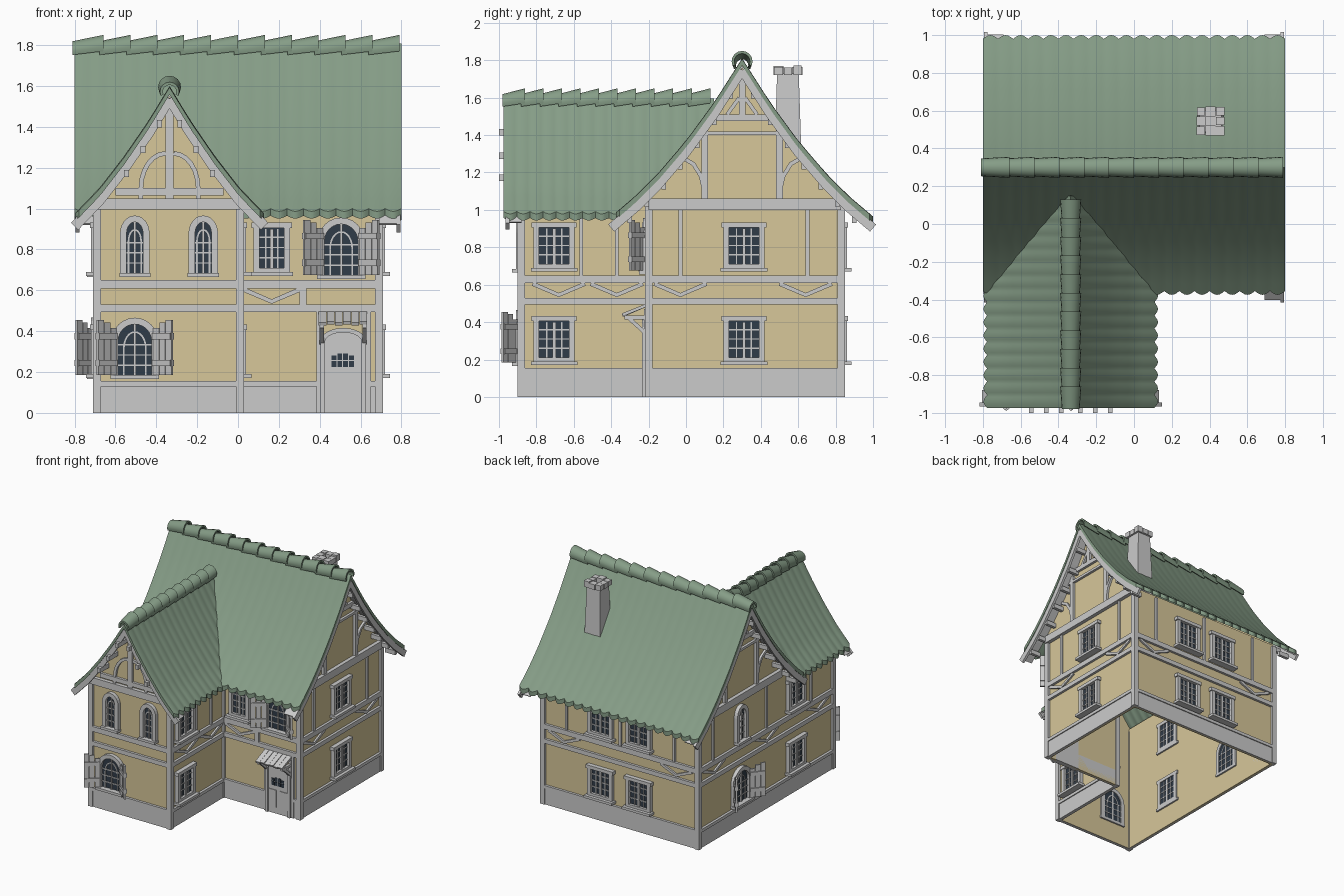
import bpy, bmesh, random
from math import sin, cos, pi, radians, hypot

if "Cube" in bpy.data.objects:
    bpy.data.objects.remove(bpy.data.objects["Cube"])

random.seed(4)

def material(name, col):
    m = bpy.data.materials.new(name)
    m.diffuse_color = (*col, 1)
    m.use_nodes = True
    m.node_tree.nodes["Principled BSDF"].inputs["Base Color"].default_value = m.diffuse_color
    return m

PLASTER = material("plaster", (0.68, 0.57, 0.32))
TILE = material("green_tile", (0.235, 0.335, 0.24))
GLASS = material("dark_glass", (0.03, 0.045, 0.065))

# Wall frames: u runs along the wall, o points outward, z is up
W = {
    "front_wing": lambda u, o, z: (u, -0.88 - o, z),
    "front_main": lambda u, o, z: (u, -0.20 - o, z),
    "back": lambda u, o, z: (u, 0.83 + o, z),
    "right": lambda u, o, z: (0.69 + o, u, z),
    "left": lambda u, o, z: (-0.69 - o, u, z),
    "wing_right": lambda u, o, z: (0.01 + o, u, z),
    "plan": lambda u, o, z: (u, o, z),
    "side": lambda u, o, z: (o, u, z),
}
parts = {}

def mesh_of(name, mat):
    return parts.setdefault(name, (bmesh.new(), mat))[0]

def solid(name, ring_a, ring_b, mat=None):
    bm = mesh_of(name, mat)
    a = [bm.verts.new(p) for p in ring_a]
    b = [bm.verts.new(p) for p in ring_b]
    bm.faces.new(a[::-1])
    bm.faces.new(b)
    for i in range(len(a)):
        k = (i + 1) % len(a)
        bm.faces.new((a[i], a[k], b[k], b[i]))

def prism(name, wall, pts, o0, o1, mat=None):
    f = W[wall]
    solid(name, [f(u, o0, z) for u, z in pts], [f(u, o1, z) for u, z in pts], mat)

def box(name, wall, u0, u1, z0, z1, o0=-0.005, o1=0.02, mat=None):
    prism(name, wall, [(u0, z0), (u1, z0), (u1, z1), (u0, z1)], o0, o1, mat)

def strip(name, wall, path, width, o0=-0.005, o1=0.018, mat=None):
    l, r = [], []
    for i, (u, z) in enumerate(path):
        p, q = path[max(i - 1, 0)], path[min(i + 1, len(path) - 1)]
        n = hypot(q[0] - p[0], q[1] - p[1])
        du, dz = -(q[1] - p[1]) / n * width / 2, (q[0] - p[0]) / n * width / 2
        l.append((u + du, z + dz))
        r.append((u - du, z - dz))
    prism(name, wall, l + r[::-1], o0, o1, mat)

# Roof profiles: distance from ridge -> height
MAIN = [(0, 1.81), (0.15, 1.575), (0.3, 1.37), (0.45, 1.195), (0.57, 1.075), (0.7, 0.965)]
WING = [(0, 1.60), (0.1, 1.435), (0.22, 1.26), (0.34, 1.105), (0.465, 0.975)]
MC, WC = 0.30, -0.335

def height(prof, d):
    for (a, za), (b, zb) in zip(prof, prof[1:]):
        if d <= b:
            break
    return za + (zb - za) * (d - a) / (b - a)

def main_y(z):
    d = next((k / 200 for k in range(140) if height(MAIN, k / 200) <= z), 0.7)
    return MC - d + 0.03

# Plaster walls
def gable(wall, c, prof, lo, hi):
    ds = [0.0] + [d for d, _ in prof[1:] if d < hi - c]
    top = [(hi, height(prof, hi - c) - 0.035)] + [(c + d, height(prof, d) - 0.035) for d in ds[::-1]]
    top += [(c - d, height(prof, d) - 0.035) for d in ds[1:]] + [(lo, height(prof, c - lo) - 0.035)]
    prism("plaster_walls", wall, [(lo, 0), (hi, 0)] + top, -0.015, 0, PLASTER)

gable("front_wing", WC, WING, -0.69, 0.01)
gable("right", MC, MAIN, -0.2, 0.83)
gable("left", MC, MAIN, -0.2, 0.83)
for w, a, b, h in (("left", -0.88, -0.2, 1.05), ("wing_right", -0.88, -0.2, 1.05),
                   ("front_main", 0.01, 0.69, 1.08), ("back", -0.69, 0.69, 1.05)):
    box("plaster_walls", w, a, b, 0, h, -0.015, 0, PLASTER)

# Plinth, horizontal beams, thin studs and V braces of each wall
LAYOUT = {  # wall: (u0, u1, thin studs, V brace centres)
    "front_wing": (-0.69, 0.01, (), ()),
    "front_main": (0.01, 0.69, (), (0.165,)),
    "back": (-0.69, 0.69, (-0.48, 0, 0.48), (-0.5, 0.5)),
    "right": (-0.2, 0.83, (-0.03, 0.65), (-0.03, 0.64)),
    "left": (-0.88, 0.83, (-0.6, -0.03, 0.65), (-0.68, -0.03, 0.64)),
    "wing_right": (-0.88, -0.2, (-0.56, -0.37), (-0.68, -0.37)),
}
for w, (a, b, studs, vees) in LAYOUT.items():
    t = "timber_" + w
    box("plinth", w, a, b, 0, 0.13, -0.015, 0.012)
    for z0, z1 in ((0.13, 0.155), (0.495, 0.53), (0.61, 0.65)):
        box(t, w, a, b, z0, z1)
    for u in studs:
        box(t, w, u - 0.01, u + 0.01, 0.65, 1.03, -0.005, 0.014)
    for u in vees:
        strip(t, w, [(u - 0.14, 0.605), (u, 0.545), (u + 0.14, 0.605)], 0.022, -0.005, 0.014)

# Corner posts
for x, y, h in ((-0.69, -0.88, 1.03), (0.01, -0.88, 1.03), (0.01, -0.2, 1.03),
                (0.69, -0.2, 1.06), (0.69, 0.83, 1.03), (-0.69, 0.83, 1.03)):
    sx, sy = (-1 if x < 0 else 1), (1 if y > 0 else -1)
    xs, ys = sorted((x - 0.02 * sx, x + 0.02 * sx)), sorted((y - 0.02 * sy, y + 0.02 * sy))
    box("corner_posts", "plan", *xs, 0, h, *ys)
for u0, u1, z0, z1 in ((0.30, 0.335, 0.53, 0.61), (0.385, 0.41, 0, 0.5), (0.62, 0.65, 0, 0.5)):
    box("timber_front_main", "front_main", u0, u1, z0, z1)

# Gable framing
t, w = "timber_front_wing", "front_wing"
box(t, w, -0.69, 0.01, 0.995, 1.05, -0.005, 0.03)
box(t, w, -0.60, -0.07, 1.065, 1.10)
box(t, w, WC - 0.02, WC + 0.02, 1.05, 1.54)
for s in (-1, 1):
    arc = [(WC + s * 0.14, 1.05)] + [(WC + s * (0.02 + 0.12 * cos(k * pi / 12)), 1.10 + 0.17 * sin(k * pi / 12)) for k in range(7)]
    strip(t, w, arc, 0.022)
for w in ("right", "left"):
    t = "timber_" + w
    box(t, w, -0.2, 0.83, 1.0, 1.06, -0.005, 0.03)
    box(t, w, MC - 0.24, MC + 0.24, 1.40, 1.42)
    box(t, w, MC - 0.18, MC + 0.18, 1.475, 1.51)
    box(t, w, MC - 0.017, MC + 0.017, 1.51, 1.74)
    for s in (-1, 1):
        box(t, w, MC + s * 0.2 - 0.018, MC + s * 0.2 + 0.018, 1.06, 1.46)
        strip(t, w, [(MC + s * d, z) for d, z in ((0.32, 1.28), (0.26, 1.245), (0.22, 1.18), (0.2, 1.09))], 0.022)
        strip(t, w, [(MC + s * 0.08, 1.51), (MC + s * 0.015, 1.6)], 0.02)

# Bargeboards, soffits and purlin ends at the gables
for w, c, prof, out, ds, poke in (
        ("front_wing", WC, WING, 0.085, (0.05, 0.13, 0.21), 0.12),
        ("right", MC, MAIN, 0.105, (0.06, 0.15, 0.24, 0.33, 0.42, 0.51, 0.6), 0.09),
        ("left", MC, MAIN, 0.105, (0.06, 0.15, 0.24, 0.33, 0.42, 0.51, 0.6), 0.09)):
    for s in (-1, 1):
        strip("bargeboards", w, [(c + s * d, z - 0.062) for d, z in prof], 0.05, out - 0.02, out)
        strip("gable_soffit", w, [(c + s * d, z - 0.042) for d, z in prof], 0.01, 0, out - 0.02)
        for d in ds:
            u, z = c + s * d, height(prof, d) - 0.105
            box("purlins", w, u - 0.012, u + 0.012, z - 0.015, z + 0.02, 0, poke)

# Tiled roof slopes with scalloped eaves
def slope(name, f, prof, depth, a0, a1, per, amp, clip=None):
    bm, n, rows, rings = mesh_of(name, TILE), int((a1 - a0) / per * 6), 12, []
    for i in range(n + 1):
        a = a0 + (a1 - a0) * i / n
        ph = abs(sin(pi * (a - a0) / per))
        end = depth - 0.02 * (1 - ph)
        pts = [(end * j / rows, height(prof, end * j / rows) + amp * (ph - 1)) for j in range(rows + 1)]
        pts += [(d, z - 0.035) for d, z in pts[::-1]]
        rings.append([bm.verts.new(f(min(a, clip(z)) if clip else a, d, z)) for d, z in pts])
    for p, q in zip(rings, rings[1:]):
        for j in range(len(p)):
            k = (j + 1) % len(p)
            bm.faces.new((p[j], p[k], q[k], q[j]))
    bm.faces.new(rings[0])
    if not clip:
        bm.faces.new(rings[-1][::-1])
    bmesh.ops.remove_doubles(bm, verts=bm.verts[:], dist=0.0002)

slope("roof_main_front", lambda a, d, z: (a, MC - d, z), MAIN, 0.675, -0.8, 0.8, 0.08, 0.003)
slope("roof_main_back", lambda a, d, z: (a, MC + d, z), MAIN, 0.70, -0.8, 0.8, 0.08, 0.003)
for nm, s in (("left", -1), ("right", 1)):
    slope("roof_wing_" + nm, lambda a, d, z: (WC + s * d, a, z), WING, 0.462, -0.975, 0.15, 0.07, 0.007, main_y)

# Overlapping ridge tiles, each rising towards its far end
def ridge_tiles(name, f, a0, a1, n, z):
    step = (a1 - a0 - 0.02) / n
    for i in range(n):
        rings = []
        for a, r, zc in ((a0 + i * step, 0.047, z), (a0 + (i + 1) * step + 0.02, 0.056, z + 0.022)):
            angs = [radians(-25 + 230 * k / 10) for k in range(11)]
            loop = [(r * cos(g), zc + r * sin(g)) for g in angs]
            loop += [((r - 0.014) * cos(g), zc + (r - 0.014) * sin(g)) for g in angs[::-1]]
            rings.append([f(a, v, h) for v, h in loop])
        solid(name, *rings, TILE)

ridge_tiles("ridge_tiles_main", lambda a, v, h: (a, MC + v, h), -0.81, 0.79, 12, 1.772)
ridge_tiles("ridge_tiles_wing", lambda a, v, h: (WC + v, a, h), -0.98, 0.13, 11, 1.572)

# Rectangular casement windows
def window(w, c, z, wd=0.22):
    h = wd / 2
    f = "window_frames"
    box("window_glass", w, c - h + 0.02, c + h - 0.02, z + 0.02, z + 0.24, -0.022, 0.008, GLASS)
    for s in (-1, 1):
        box(f, w, *sorted((c + s * h, c + s * (h - 0.03))), z + 0.02, z + 0.24, -0.028, 0.03)
        m = c + s * (h - 0.03) / 2
        box(f, w, m - 0.004, m + 0.004, z + 0.03, z + 0.23, -0.025, 0.015)
    box(f, w, c - 0.009, c + 0.009, z + 0.03, z + 0.23, -0.028, 0.022)
    box(f, w, c - h - 0.01, c + h + 0.01, z + 0.235, z + 0.262, -0.028, 0.035)
    box(f, w, c - h, c + h, z + 0.02, z + 0.04, -0.028, 0.03)
    box("window_sills", w, c - h - 0.015, c + h + 0.015, z, z + 0.02, -0.028, 0.055)
    for k in (1, 2, 3):
        box(f, w, c - h + 0.03, c + h - 0.03, z + 0.036 + k * 0.05, z + 0.043 + k * 0.05, -0.025, 0.015)

for w, c in (("right", 0.31), ("wing_right", -0.705), ("left", -0.4), ("back", 0.17), ("back", -0.17)):
    window(w, c, 0.17)
    window(w, c, 0.67)
window("front_main", 0.165, 0.67, 0.18)

# Arched windows, optionally with open plank shutters
def arched(w, c, z, r, rise, shutters=False):
    zs = z + 0.27 - rise
    path = [(c - r, z)] + [(c - r * cos(k * pi / 12), zs + rise * sin(k * pi / 12)) for k in range(13)] + [(c + r, z)]
    f = "arched_window_frames"
    prism("arched_window_glass", w, path, -0.022, 0.008, GLASS)
    strip(f, w, path, 0.032, -0.028, 0.03)
    strip(f, w, [(c + (u - c) * 0.55, z + (v - z) * 0.8) for u, v in path], 0.008, -0.025, 0.015)
    box(f, w, c - 0.006, c + 0.006, z, z + 0.26, -0.026, 0.018)
    for k in (1, 2, 3):
        box(f, w, c - r, c + r, z + k * 0.05, z + 0.007 + k * 0.05, -0.025, 0.015)
    box("window_sills", w, c - r - 0.02, c + r + 0.02, z - 0.015, z + 0.005, -0.028, 0.05)
    for s in (-1, 1) if shutters else ():
        du, do = s * cos(radians(40)), sin(radians(40))
        def plank(l0, l1, z0, z1, t0, t1):
            q = [(l0, t0), (l1, t0), (l1, t1), (l0, t1)]
            plan = [(c + s * r + du * l - s * do * t, 0.02 + do * l + abs(du) * t) for l, t in q]
            solid("shutters", [W[w](u, o, z0) for u, o in plan], [W[w](u, o, z1) for u, o in plan])
        for k, top in enumerate((0.235, 0.262, 0.275)):
            plank(k * 0.04, k * 0.04 + 0.037, z + 0.005, z + top, 0, 0.014)
        for zz in (0.05, 0.18):
            plank(0.0, 0.115, z + zz, z + zz + 0.03, -0.008, 0.022)

arched("front_wing", -0.505, 0.18, 0.098, 0.10, True)
arched("front_main", 0.505, 0.67, 0.098, 0.10, True)
arched("left", 0.30, 0.18, 0.098, 0.10, True)
for w, c in (("front_wing", -0.505), ("front_wing", -0.17), ("left", 0.30)):
    arched(w, c, 0.68, 0.056, 0.07)

# Door with small glazed light
w, c = "front_main", 0.515
arch = [(c - 0.1, 0)] + [(c - 0.1 * cos(k * pi / 10), 0.35 + 0.055 * sin(k * pi / 10)) for k in range(11)] + [(c + 0.1, 0)]
prism("door", w, arch, -0.02, 0.022)
strip("door_frame", w, arch, 0.022, -0.02, 0.034)
for k in range(4):
    u = c - 0.058 + k * 0.029
    for z, h in ((0.225, 0.03), (0.26, 0.03 if k in (1, 2) else 0.02)):
        box("door_light", w, u, u + 0.024, z, z + h, 0, 0.026, GLASS)
for u in (c - 0.05, c + 0.05):
    box("door_panels", w, u - 0.035, u + 0.035, 0.05, 0.19, 0, 0.027)

# Door canopy on brackets
for k in range(6):
    x = 0.395 + k * 0.04
    strip("canopy_boards", "side", [(-0.2, 0.495), (-0.34, 0.435 + 0.004 * (k % 2))], 0.016, x, x + 0.037)
for x in (0.4, 0.61):
    strip("canopy_brackets", "side", [(-0.21, 0.335), (-0.31, 0.425)], 0.02, x, x + 0.02)
    box("canopy_brackets", "side", -0.33, -0.2, 0.415, 0.435, x, x + 0.02)
    box("canopy_brackets", "side", -0.225, -0.2, 0.32, 0.47, x, x + 0.02)

# Tapered chimney with a ring of cap stones
cx, cy = 0.405, 0.545
ring = lambda r, z: [(cx + r * a, cy + r * b, z) for a, b in ((-1, -1), (1, -1), (1, 1), (-1, 1))]
solid("chimney", ring(0.075, 1.2), ring(0.058, 1.73))
for i in (-1, 0, 1):
    for j in (-1, 0, 1):
        if i or j:
            e, x, y = random.uniform(0.021, 0.027), cx + i * 0.051, cy + j * 0.051
            box("chimney_cap_stones", "plan", x - e, x + e, 1.722, 1.76 + random.uniform(0, 0.012), y - e, y + e)

# Turn the collected parts into objects
for name, (bm, mat) in parts.items():
    bmesh.ops.recalc_face_normals(bm, faces=bm.faces[:])
    me = bpy.data.meshes.new(name)
    bm.to_mesh(me)
    bm.free()
    ob = bpy.data.objects.new(name, me)
    bpy.context.collection.objects.link(ob)
    if mat:
        me.materials.append(mat)
    if name.startswith(("roof", "ridge")):
        bpy.context.view_layer.objects.active = ob
        ob.select_set(True)
        bpy.ops.object.shade_smooth_by_angle(angle=radians(35))
        ob.select_set(False)
